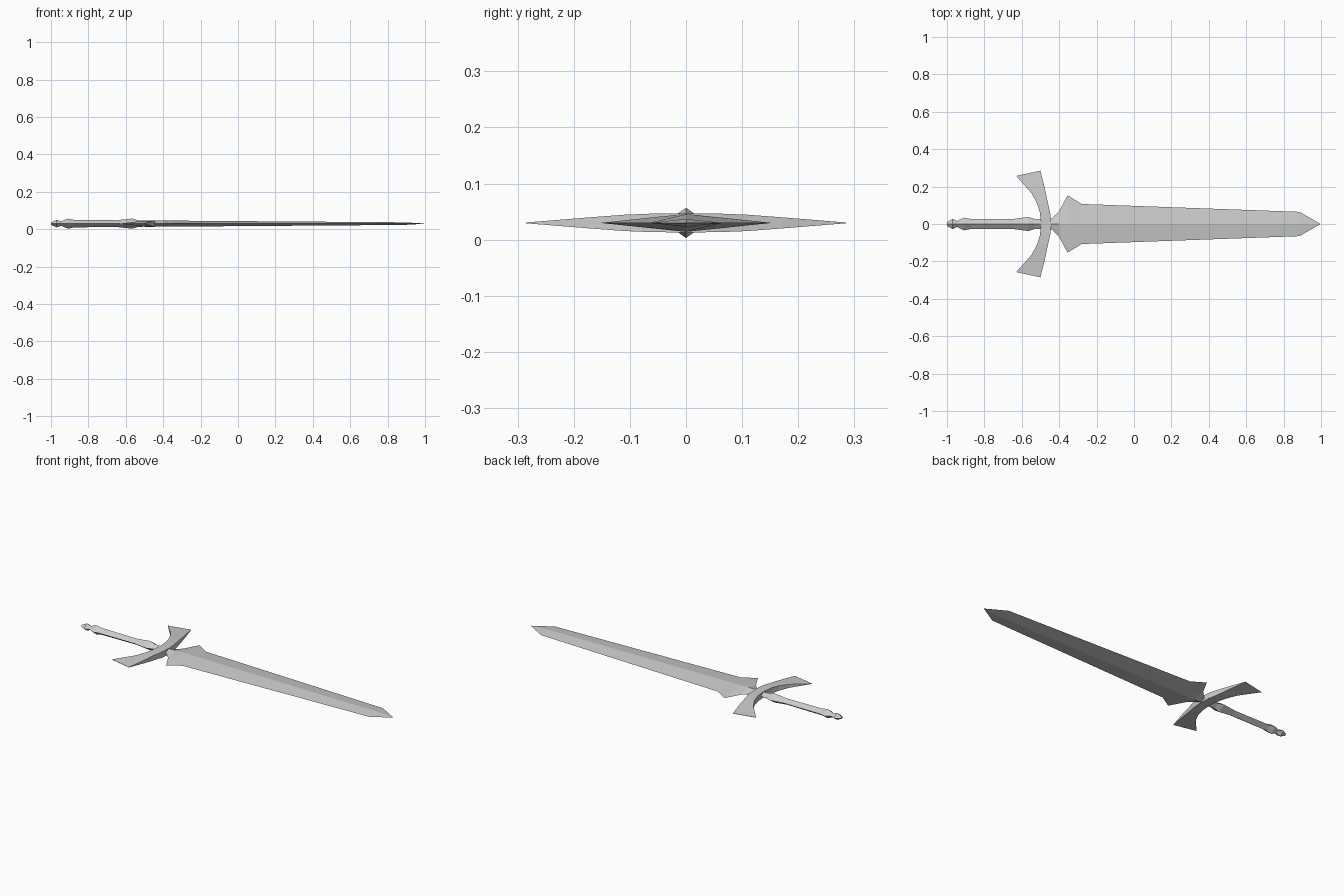
import bpy
import bmesh

cube = bpy.data.objects.get("Cube")
if cube:
    bpy.data.objects.remove(cube, do_unlink=True)

MID = 0.03  # height of the sword's flat centre plane

steel = bpy.data.materials.new("light grey steel")
steel.use_nodes = True
grey = (0.6, 0.6, 0.6, 1)
steel.diffuse_color = grey
steel.node_tree.nodes["Principled BSDF"].inputs["Base Color"].default_value = grey


def finish(name, bm):
    bmesh.ops.remove_doubles(bm, verts=bm.verts, dist=0.0001)
    bmesh.ops.recalc_face_normals(bm, faces=bm.faces)
    mesh = bpy.data.meshes.new(name)
    bm.to_mesh(mesh)
    bm.free()
    mesh.materials.append(steel)
    obj = bpy.data.objects.new(name, mesh)
    obj.location.z = MID
    bpy.context.collection.objects.link(obj)
    return obj


def diamond_loft(name, sections):
    """Loft four-sided sections given as (x, half width, half height)."""
    bm = bmesh.new()
    rings = [[bm.verts.new(p) for p in
              ((x, w, 0), (x, 0, h), (x, -w, 0), (x, 0, -h))]
             for x, w, h in sections]
    for a, b in zip(rings, rings[1:]):
        for i in range(4):
            j = (i + 1) % 4
            bm.faces.new((a[i], a[j], b[j], b[i]))
    bm.faces.new(rings[0])
    bm.faces.new(rings[-1][::-1])
    return finish(name, bm)


# Blade with a narrow neck, flared shoulders and a short point
blade = diamond_loft("blade", [
    (-0.47, 0.02, 0.016), (-0.44, 0.03, 0.016), (-0.40, 0.07, 0.016),
    (-0.355, 0.153, 0.016), (-0.28, 0.107, 0.0155),
    (0.885, 0.065, 0.007), (0.995, 0.001, 0.001)])

# Grip swelling towards the guard, and the pommel behind it
grip = diamond_loft("grip", [
    (-0.945, 0.016, 0.012), (-0.91, 0.034, 0.027), (-0.875, 0.027, 0.02),
    (-0.65, 0.026, 0.018), (-0.565, 0.038, 0.027), (-0.535, 0.028, 0.018),
    (-0.48, 0.024, 0.015)])
pommel = diamond_loft("pommel", [
    (-1.0, 0.01, 0.006), (-0.97, 0.028, 0.02), (-0.945, 0.016, 0.012)])

# Crossguard: slab sections (rear x, rear y, front x, front y, half thickness)
arm = [(-0.497, 0, -0.443, 0, 0.017), (-0.503, 0.06, -0.448, 0.06, 0.0165),
       (-0.518, 0.11, -0.46, 0.11, 0.0145), (-0.548, 0.165, -0.472, 0.17, 0.010),
       (-0.63, 0.257, -0.5, 0.285, 0.0007)]
bm = bmesh.new()
for side in (1, -1):
    rings = [[bm.verts.new(p) for p in
              ((rx, side * ry, t), (fx, side * fy, t),
               (fx, side * fy, -t), (rx, side * ry, -t))]
             for rx, ry, fx, fy, t in arm]
    for a, b in zip(rings, rings[1:]):
        for i in range(4):
            j = (i + 1) % 4
            bm.faces.new((a[i], a[j], b[j], b[i]))
    bm.faces.new(rings[-1])
crossguard = finish("crossguard", bm)
